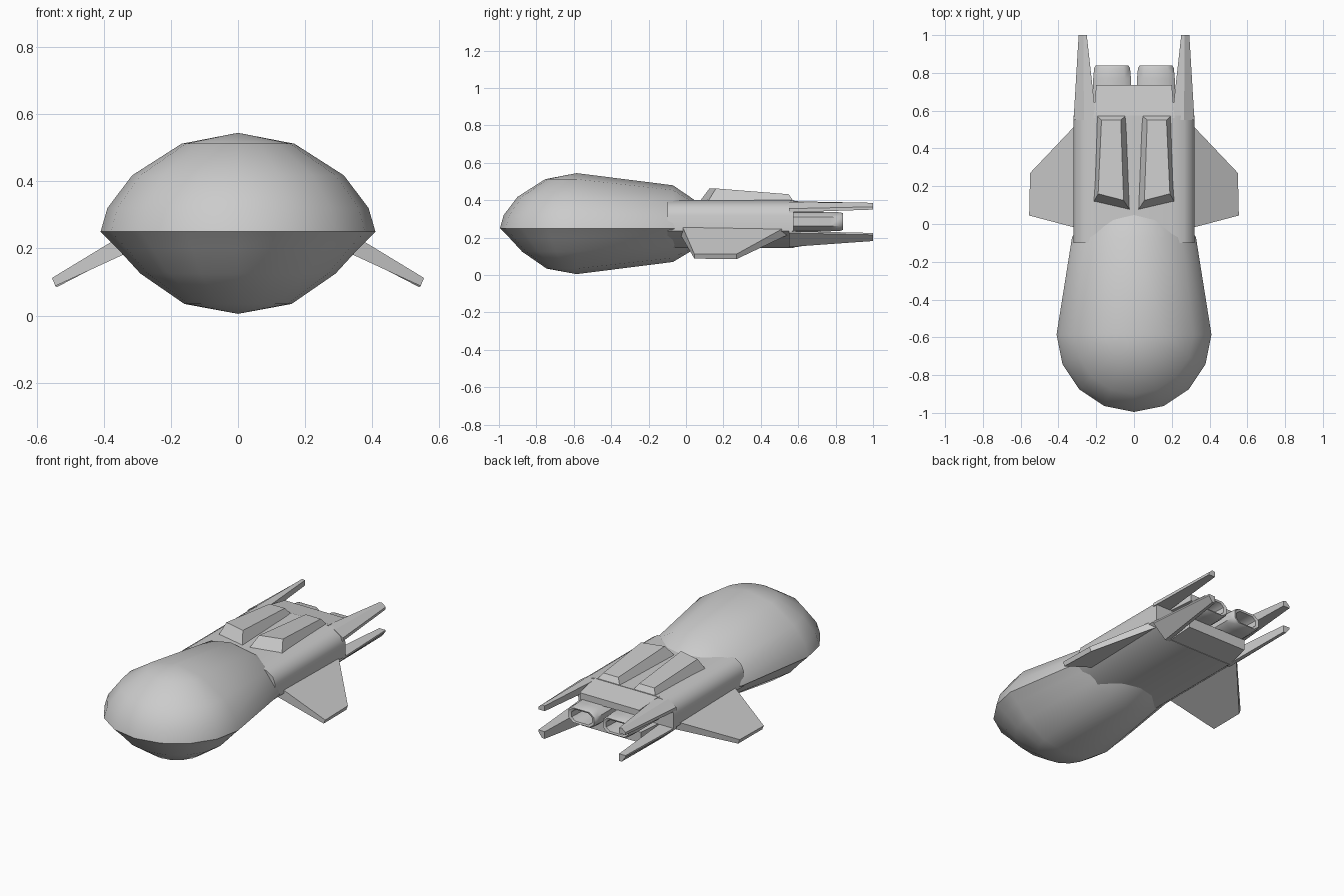
import bpy, bmesh
from math import sin, cos, pi, radians

if "Cube" in bpy.data.objects:
    bpy.data.objects.remove(bpy.data.objects["Cube"])


def finish(name, bm, mirror=False, smooth=None):
    bmesh.ops.remove_doubles(bm, verts=bm.verts, dist=0.0005)
    bmesh.ops.recalc_face_normals(bm, faces=bm.faces)
    me = bpy.data.meshes.new(name)
    bm.to_mesh(me)
    bm.free()
    ob = bpy.data.objects.new(name, me)
    bpy.context.collection.objects.link(ob)
    if mirror:
        ob.modifiers.new("Mirror", 'MIRROR')
    if smooth:
        bpy.ops.object.select_all(action='DESELECT')
        bpy.context.view_layer.objects.active = ob
        ob.select_set(True)
        bpy.ops.object.shade_smooth_by_angle(angle=radians(smooth))
    return ob


def loft(name, rings, mirror=False, smooth=None):
    """Skin a list of closed rings and cap both ends."""
    bm = bmesh.new()
    vs = [[bm.verts.new(p) for p in r] for r in rings]
    n = len(vs[0])
    for a, b in zip(vs, vs[1:]):
        for i in range(n):
            j = (i + 1) % n
            bm.faces.new((a[i], a[j], b[j], b[i]))
    bm.faces.new(vs[0])
    bm.faces.new(vs[-1])
    return finish(name, bm, mirror, smooth)


def section(y, pts):
    return [(x, y, z) for x, z in pts]


# Bulbous head: quarter-sphere nose joined to tapering sections behind it
MID, Y0, W = 0.25, -0.585, 0.41
profile = [(0, 1), (.41, .89), (.77, .57), (.95, .24), (1, 0),
           (.88, -.2), (.71, -.51), (.39, -.88), (0, -1)]
back = [(-0.07, 0.328, 0.48, 0.07), (0.055, 0.25, 0.395, 0.145)]  # y, half width, top, bottom


def height(h, top, bot):
    return MID + h * ((top - MID) if h > 0 else (MID - bot))


bm = bmesh.new()
rows = []
for u, h in profile:
    side = [(u * w, y, height(h, t, b)) for y, w, t, b in back]
    z = height(h, 0.545, 0.005)
    nose = [(W * u * cos(pi * k / 8), Y0 - W * u * sin(pi * k / 8), z) for k in range(9)]
    row = side[::-1] + nose + [(-x, y, zz) for x, y, zz in side]
    rows.append([bm.verts.new(p) for p in row])
for a, b in zip(rows, rows[1:]):
    for i in range(len(a) - 1):
        bm.faces.new((a[i], a[i + 1], b[i + 1], b[i]))
bmesh.ops.remove_doubles(bm, verts=bm.verts, dist=0.0005)
bmesh.ops.holes_fill(bm, edges=[e for e in bm.edges if e.is_boundary], sides=0)
finish("head", bm, smooth=40)

# Flat rear hull with rounded shoulders
half = [(.2, .40), (.265, .388), (.305, .36), (.32, .32), (.32, .235), (.21, .145)]
hull = half + [(-x, z) for x, z in half[::-1]]
loft("rear_hull", [section(-0.1, hull), section(0.575, hull)], smooth=40)

# Tapering plates above and below the engines
for name, y1, za, zb in (("upper_tail_plate", 0.735, (.335, .40), (.335, .375)),
                         ("lower_tail_plate", 0.72, (.145, .235), (.17, .235))):
    loft(name, [section(y, [(-w, z[0]), (w, z[0]), (w, z[1]), (-w, z[1])])
                for y, w, z in ((0.56, .215, za), (y1, .2, zb))])

# Raised pods on the back
loft("back_pod", [
    [(.02, .07, .39), (.215, .115, .39), (.2, .578, .39), (.04, .578, .39)],
    [(.055, .125, .463), (.19, .16, .463), (.172, .55, .432), (.07, .55, .432)]], mirror=True)

# Downswept wings
loft("wing", [
    [(.27, -.03, .285), (.27, .565, .275), (.27, .565, .225), (.27, -.03, .215)],
    [(.555, .045, .112), (.55, .27, .112), (.54, .27, .085), (.545, .045, .088)]], mirror=True)

# Four tail spikes
loft("upper_spike", [
    section(0.55, [(.2, .395), (.265, .39), (.32, .355), (.32, .335), (.22, .335)]),
    section(1.0, [(.25, .382), (.268, .386), (.293, .365), (.293, .35), (.25, .35)])], mirror=True)
loft("lower_spike", [
    section(0.55, [(.22, .235), (.32, .235), (.32, .225), (.235, .15), (.21, .15)]),
    section(1.0, [(.25, .225), (.293, .225), (.293, .215), (.268, .182), (.25, .182)])], mirror=True)

# Twin engine nozzles with recessed mouths
octo = [(1, .45), (.65, 1), (-.65, 1), (-1, .45), (-1, -.45), (-.65, -1), (.65, -1), (1, -.45)]
steps = [(.5, 1), (.77, 1), (.825, .95), (.84, .86), (.835, .68), (.70, .6)]
loft("engine_nozzle", [section(y, [(.116 + .1 * s * a, .286 + .052 * s * b) for a, b in octo])
                       for y, s in steps], mirror=True, smooth=50)
